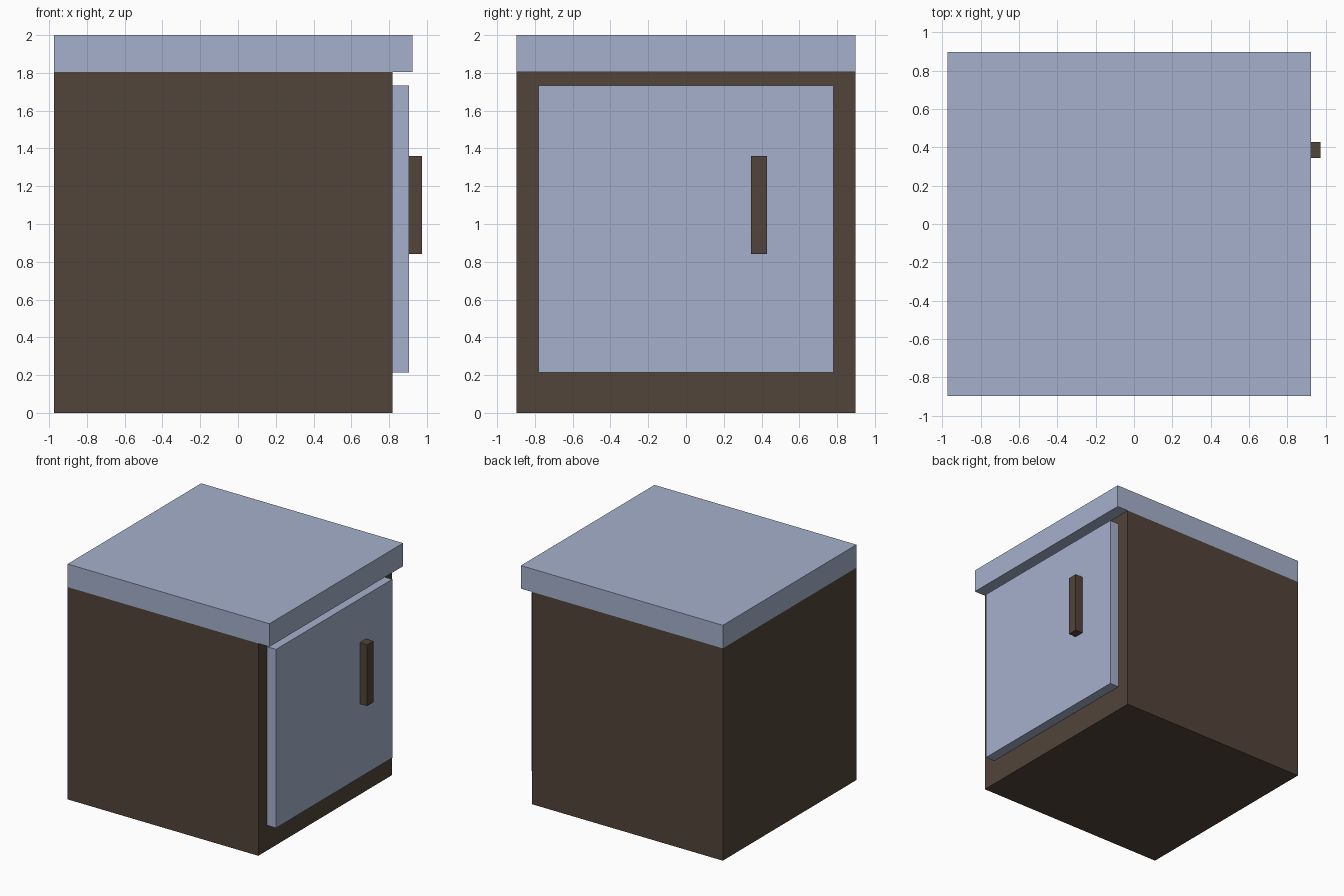
import bpy
import bmesh
from mathutils import Vector

if "Cube" in bpy.data.objects:
    bpy.data.objects.remove(bpy.data.objects["Cube"])


def material(name, rgb):
    mat = bpy.data.materials.new(name)
    mat.diffuse_color = (*rgb, 1.0)
    mat.use_nodes = True
    mat.node_tree.nodes["Principled BSDF"].inputs["Base Color"].default_value = mat.diffuse_color
    return mat


def box(name, lo, hi, mat):
    """Axis-aligned box between two corners, origin at its middle."""
    lo, hi = Vector(lo), Vector(hi)
    bm = bmesh.new()
    bmesh.ops.create_cube(bm, size=1.0)
    bmesh.ops.scale(bm, vec=hi - lo, verts=bm.verts)
    mesh = bpy.data.meshes.new(name)
    bm.to_mesh(mesh)
    bm.free()
    mesh.materials.append(mat)
    obj = bpy.data.objects.new(name, mesh)
    obj.location = (lo + hi) / 2
    bpy.context.collection.objects.link(obj)
    return obj


brown = material("dark_wood", (0.084, 0.058, 0.042))
blue = material("pale_blue", (0.376, 0.434, 0.597))

BACK, FACE = -0.974, 0.819      # cabinet back and door-side face
HALF = 0.897                    # half depth of cabinet and worktop
TOP = 1.804                     # underside of worktop
DOOR_OUT = 0.904                # outer face of door

# Cabinet body and overhanging worktop
box("cabinet_body", (BACK, -HALF, 0), (FACE, HALF, TOP), brown)
box("worktop", (BACK, -HALF, TOP), (0.924, HALF, 2.0), blue)

# Door and its upright handle
box("door", (FACE, -0.78, 0.214), (DOOR_OUT, 0.78, 1.732), blue)
box("door_handle", (DOOR_OUT, 0.344, 0.84), (0.974, 0.429, 1.36), brown)
